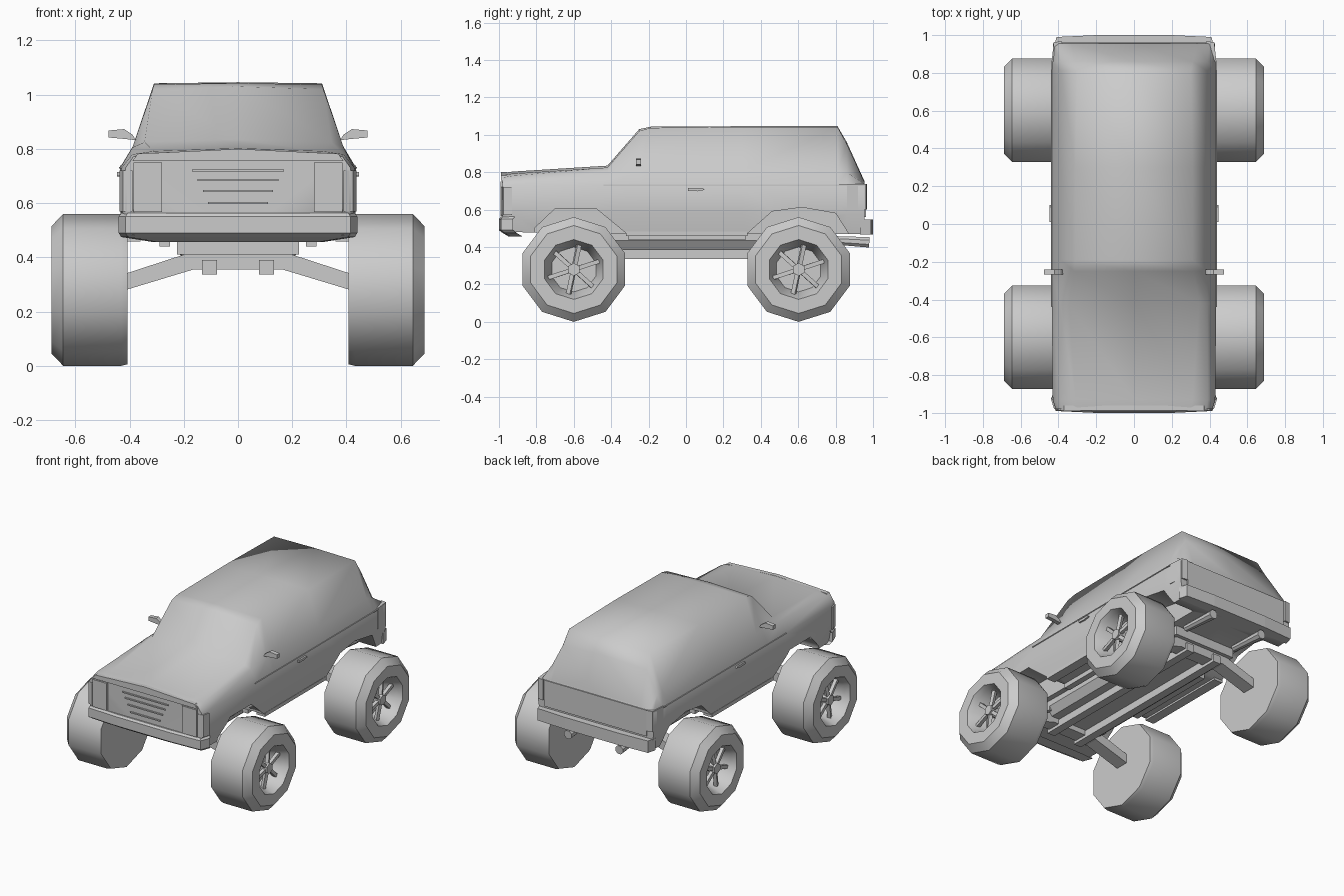
import bpy, bmesh, math
from mathutils import Vector

if "Cube" in bpy.data.objects:
    bpy.data.objects.remove(bpy.data.objects["Cube"])


def make(name, verts, faces, smooth=None):
    me = bpy.data.meshes.new(name)
    bm = bmesh.new()
    vs = [bm.verts.new(v) for v in verts]
    for f in faces:
        bm.faces.new([vs[i] for i in f])
    bmesh.ops.recalc_face_normals(bm, faces=bm.faces)
    bm.to_mesh(me)
    bm.free()
    ob = bpy.data.objects.new(name, me)
    bpy.context.collection.objects.link(ob)
    if smooth:
        smooth_by(ob, smooth)
    return ob


def smooth_by(ob, deg):
    bpy.ops.object.select_all(action='DESELECT')
    ob.select_set(True)
    bpy.context.view_layer.objects.active = ob
    bpy.ops.object.shade_smooth_by_angle(angle=math.radians(deg))


def loft(name, rings, smooth=None):
    """Skin closed rings of equal length and cap both ends."""
    n = len(rings[0])
    faces = [list(range(n)), list(range((len(rings) - 1) * n, len(rings) * n))]
    for r in range(len(rings) - 1):
        for i in range(n):
            j = (i + 1) % n
            faces.append([r * n + i, r * n + j, (r + 1) * n + j, (r + 1) * n + i])
    return make(name, [v for ring in rings for v in ring], faces, smooth)


def prism(name, pts, axis, a, b):
    """Extrude a 2D profile along an axis from a to b."""
    def put(p, t):
        q = list(p)
        q.insert(axis, t)
        return q
    return loft(name, [[put(p, t) for p in pts] for t in (a, b)])


def box(name, x, y, z):
    return prism(name, [(x[0], y[0]), (x[1], y[0]), (x[1], y[1]), (x[0], y[1])], 2, *z)


def bar(name, a, b, r, sides=4, r2=None):
    """Straight bar between two points."""
    a, b = Vector(a), Vector(b)
    q = (b - a).to_track_quat('Z', 'Y')
    angs = [math.tau * (i + .5) / sides for i in range(sides)]
    return loft(name, [[p + q @ Vector((k * math.cos(t), k * math.sin(t), 0)) for t in angs]
                       for p, k in ((a, r), (b, r2 or r))])


# Body shell: half cross-sections along y, mirrored
# y, floor z, floor x, side x, shoulder x/z, roof x/z, centre z
stations = [
    (-.98, .48, .39, .415, .385, .772, .30, .784, .795),
    (-.93, .48, .41, .43, .39, .780, .31, .792, .803),
    (-.42, .47, .42, .435, .39, .805, .345, .825, .835),
    (-.25, .47, .42, .436, .388, .81, .315, 1.02, 1.03),
    (-.19, .47, .42, .436, .388, .81, .31, 1.037, 1.043),
    (.30, .47, .42, .436, .388, .81, .31, 1.042, 1.046),
    (.81, .47, .42, .435, .388, .81, .30, 1.042, 1.046),
    (.86, .47, .415, .432, .388, .80, .31, .95, .96),
    (.955, .47, .41, .428, .40, .737, .33, .745, .75)]
rings = []
for y, zf, xf, xs, xh, zh, xr, zr, zc in stations:
    belt = min(.73, zh - .012)
    half = [(xf, zf), (xs, .58), (xs, belt), (xh, zh), (xr, zr)]
    ring = [(0, y, zf)] + [(x, y, z) for x, z in half] + [(0, y, zc)]
    rings.append(ring + [(-x, y, z) for x, z in reversed(half)])
body = loft("body", rings)

# Wheel arches cut into the body
arches = [[(-.81, .3), (-.81, .50), (-.70, .605), (-.48, .605), (-.31, .465), (-.31, .3)],
          [(.32, .3), (.32, .465), (.46, .59), (.62, .612), (.80, .58), (.87, .47), (.87, .3)]]
for s in (-1, 1):
    for pts in arches:
        cut = prism("arch_cutter", pts, 0, s * .26, s * .6)
        cut.hide_render = True
        m = body.modifiers.new("arch", 'BOOLEAN')
        m.operation, m.solver, m.object = 'DIFFERENCE', 'EXACT', cut
        bpy.context.view_layer.objects.active = body
        bpy.ops.object.modifier_apply(modifier=m.name)
        bpy.data.objects.remove(cut)
smooth_by(body, 72)

# Bumpers
front = [(-.44, -.925), (-.415, -.99), (-.2, -1), (.2, -1), (.415, -.99), (.44, -.925)]
loft("front_bumper", [[(x * k, y + d, z) for x, y in front] for k, d, z in
                      ((.72, .05, .457), (.98, .02, .475), (1, 0, .49), (1, 0, .55), (.98, .01, .563))])
rear = [(-.425, .93), (-.41, .99), (-.2, 1), (.2, 1), (.41, .99), (.425, .93)]
prism("rear_bumper", rear, 2, .468, .548)

# Front face: grille slats and bonnet edge
for i, z in enumerate((.60, .645, .685, .72)):
    w = .11 + .02 * i
    box("grille_slat", (-w, w), (-.987, -.975), (z - .004, z + .004))
prism("bonnet_lip", [(-.39, .755), (.39, .755), (.37, .782), (0, .80), (-.37, .782)], 1, -.988, -.96)
# Tailgate panel
box("tailgate", (-.38, .38), (.94, .962), (.56, .735))

for s in (-1, 1):
    # Lights
    box("headlight", (s * .28, s * .385), (-.992, -.97), (.567, .75))
    prism("corner_light", [(s * .39, -.988), (s * .425, -.975), (s * .438, -.93), (s * .39, -.93)], 2, .57, .72)
    prism("tail_light", [(s * .385, .968), (s * .425, .962), (s * .436, .86), (s * .385, .86)], 2, .60, .738)
    # Belt trim, sill, door handle
    box("belt_trim", (s * .43, s * .439), (-.44, .86), (.727, .733))
    box("sill", (s * .36, s * .424), (-.32, .33), (.458, .482))
    prism("door_handle", [(.01, .715), (.09, .715), (.10, .705), (.06, .698), (.01, .70)], 0, s * .43, s * .447)
    # Mirror
    prism("mirror", [(s * .375, .832), (s * .43, .838), (s * .477, .842), (s * .477, .868),
                     (s * .42, .873), (s * .39, .853)], 1, -.268, -.24)
    # Frame rail and exhaust
    box("frame_rail", (s * .078, s * .132), (-.66, .66), (.336, .39))
    box("outer_rail", (s * .25, s * .29), (-.31, .32), (.44, .475))
    bar("exhaust", (s * .19, .72, .44), (s * .19, .98, .425), .022, 8, .03)

# Chassis tray and axles
prism("chassis_tray", [(-.225, .475), (-.225, .435), (-.19, .385), (.19, .385), (.225, .435), (.225, .475)],
      1, -.55, .55)
axle = [(-.43, .275), (-.165, .355), (.165, .355), (.43, .275), (.43, .335), (.2, .41), (-.2, .41), (-.43, .335)]
for y in (-.6, .6):
    prism("axle", axle, 1, y - .045, y + .045)
    box("axle_mount", (-.225, .225), (y - .07, y + .07), (.41, .475))

# Wheels: low-sided tyre with recessed rim and crossed spokes
N = 10
profile = [(.407, .274), (.43, .28), (.645, .28), (.688, .235), (.688, .16), (.655, .145), (.57, .12)]
for s in (-1, 1):
    for y in (-.6, .602):
        rings = [[(s * x, y + 1.03 * r * math.sin(math.tau * i / N), .28 - r * math.cos(math.tau * i / N))
                  for i in range(N)] for x, r in profile]
        loft("wheel", rings, 38)
        bar("hub", (s * .56, y, .28), (s * .655, y, .28), .035, 6)
        for k in range(6):
            a = math.tau * (k + .3) / 6
            bar("spoke", (s * .635, y, .28),
                (s * .625, y + .142 * math.cos(a), .28 + .142 * math.sin(a)), .016)
